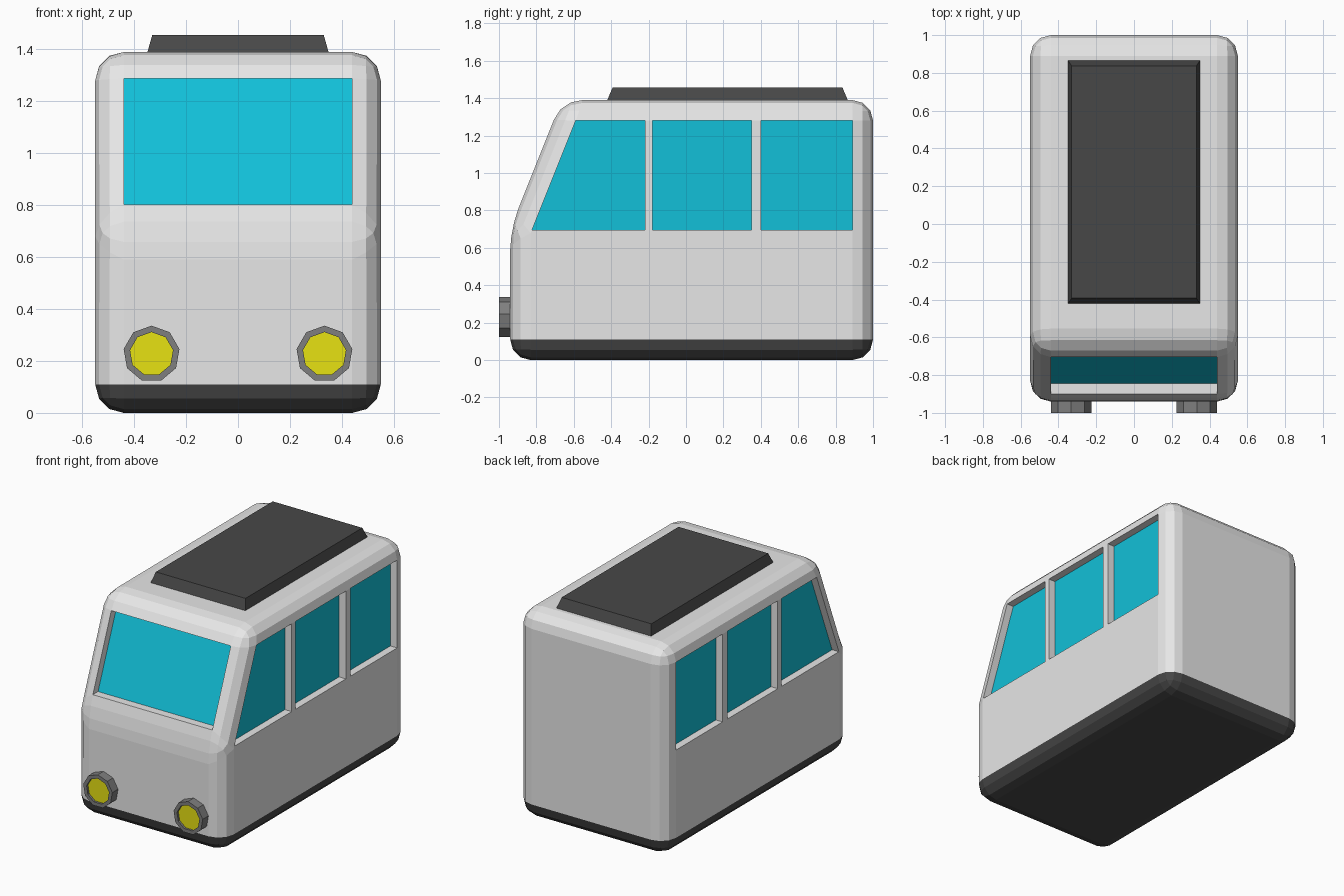
import bpy, bmesh, math
from mathutils import Matrix, Vector

if "Cube" in bpy.data.objects:
    bpy.data.objects.remove(bpy.data.objects["Cube"])


def material(name, r, g, b):
    m = bpy.data.materials.new(name)
    m.use_nodes = True
    m.diffuse_color = (r, g, b, 1)
    bsdf = next(n for n in m.node_tree.nodes if n.type == "BSDF_PRINCIPLED")
    bsdf.inputs["Base Color"].default_value = (r, g, b, 1)
    return m


PAINT = material("light grey paint", 0.8, 0.8, 0.8)
TRIM = material("dark grey trim", 0.064, 0.064, 0.064)
GLASS = material("cyan glass", 0.006, 0.53, 0.69)
METAL = material("mid grey rim", 0.21, 0.21, 0.21)
LAMP = material("yellow lamp", 0.8, 0.76, 0.006)


def finish(bm, name, *mats):
    bmesh.ops.recalc_face_normals(bm, faces=bm.faces)
    me = bpy.data.meshes.new(name)
    bm.to_mesh(me)
    bm.free()
    for m in mats:
        me.materials.append(m)
    ob = bpy.data.objects.new(name, me)
    bpy.context.collection.objects.link(ob)
    return ob


def recess(bm, faces, offset):
    """Push faces straight into the body and turn them into glass."""
    new = bmesh.ops.extrude_discrete_faces(bm, faces=faces)["faces"]
    for f in new:
        f.material_index = 2
        bmesh.ops.translate(bm, verts=f.verts, vec=offset)


def split(bm, faces, co, normal):
    """Cut only the given faces with a plane; return all the pieces."""
    geom = set(faces)
    for f in faces:
        geom.update(f.edges, f.verts)
    out = bmesh.ops.bisect_plane(bm, geom=list(geom), dist=1e-5,
                                 plane_co=co, plane_no=normal)["geom"]
    return [g for g in out if isinstance(g, bmesh.types.BMFace)]


# Body: side profile extruded across the width, all edges rounded
HALF = 0.55
profile = [(-0.94, 0), (-0.94, 0.7), (-0.664, 1.39), (1, 1.39), (1, 0)]
bm = bmesh.new()
side = bm.faces.new([bm.verts.new((-HALF, y, z)) for y, z in profile])
ext = bmesh.ops.extrude_face_region(bm, geom=[side])["geom"]
bmesh.ops.translate(bm, vec=(2 * HALF, 0, 0),
                    verts=[v for v in ext if isinstance(v, bmesh.types.BMVert)])
bmesh.ops.recalc_face_normals(bm, faces=bm.faces)
bmesh.ops.bevel(bm, geom=list(bm.edges), offset=0.11, offset_type="OFFSET",
                segments=3, profile=0.5, affect="EDGES", clamp_overlap=True)
bm.normal_update()

# Dark sill and underside
for f in bm.faces:
    f.material_index = 1 if f.calc_center_median().z < 0.11 else 0

# Windscreen: the whole sloping panel
slope = [f for f in bm.faces if f.normal.y < -0.9 and 0.34 < f.normal.z < 0.4]
recess(bm, [max(slope, key=lambda f: f.calc_area())], Vector((0, 0.055, 0)))

# Side windows: three panes between narrow pillars
SILL = 0.695
PILLARS = [(-0.22, -0.18), (0.35, 0.40)]
for s in (-1, 1):
    bm.normal_update()
    panel = max((f for f in bm.faces if f.normal.x * s > 0.99),
                key=lambda f: f.calc_area())
    pieces = split(bm, [panel], (0, 0, SILL), (0, 0, 1))
    upper = [f for f in pieces if f.calc_center_median().z > SILL]
    for y in [y for pair in PILLARS for y in pair]:
        upper = split(bm, upper, (0, y, 0), (0, 1, 0))
    panes = [f for f in upper
             if not any(a < f.calc_center_bounds().y < b for a, b in PILLARS)]
    recess(bm, panes, Vector((-0.05 * s, 0, 0)))
finish(bm, "body", PAINT, TRIM, GLASS)

# Roof pod: box with sloping sides
bm = bmesh.new()
bmesh.ops.create_cube(bm, size=1)
for v in bm.verts:
    top = v.co.z > 0
    v.co.x *= 0.66 if top else 0.7
    v.co.y = v.co.y * (1.23 if top else 1.29) + 0.222
    v.co.z = 1.456 if top else 1.385
finish(bm, "roof_pod", TRIM)

# Headlights: nine-sided rims with a shallow recessed lamp
for s, label in ((-1, "right"), (1, "left")):
    bm = bmesh.new()
    bmesh.ops.create_cone(bm, cap_ends=True, segments=9, radius1=0.109,
                          radius2=0.109, depth=0.1)
    front = max(bm.faces, key=lambda f: f.calc_center_median().z)
    bmesh.ops.inset_region(bm, faces=[front], thickness=0.025)
    recess(bm, [front], Vector((0, 0, -0.015)))
    for f in bm.faces:
        f.material_index = 1 if f.material_index == 2 else 0
    # Point the lamp forward with one corner at the top
    corner = max((v.co for v in bm.verts), key=lambda c: c.xy.length)
    turn = math.pi / 2 - math.atan2(corner.y, corner.x)
    bm.transform(Matrix.Translation((0.333 * s, -0.95, 0.227))
                 @ Matrix.Rotation(math.pi / 2, 4, "X")
                 @ Matrix.Rotation(turn, 4, "Z"))
    finish(bm, label + "_headlight", METAL, LAMP)
